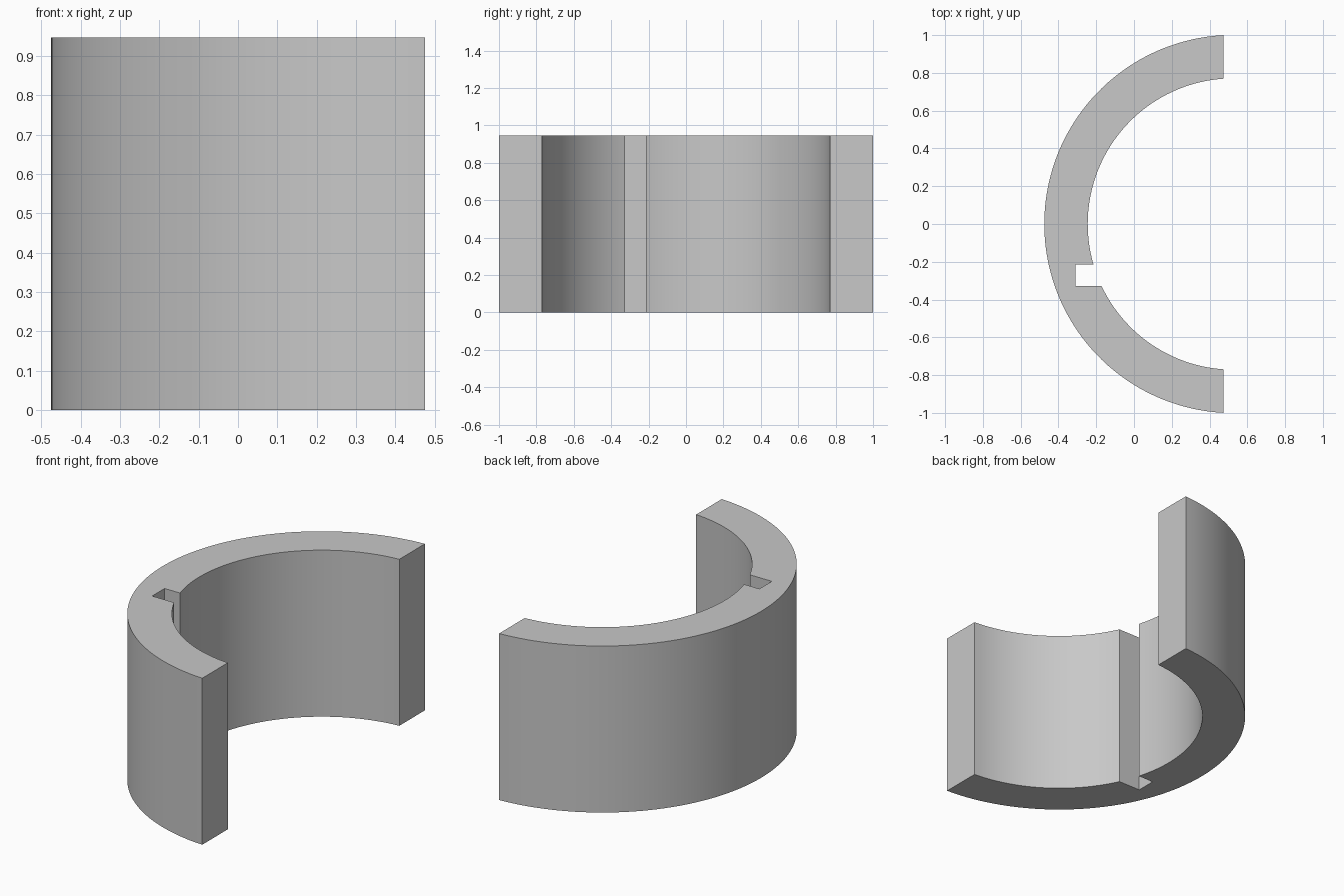
import bpy
import bmesh
from math import acos, asin, cos, pi, sin

cube = bpy.data.objects.get("Cube")
if cube:
    bpy.data.objects.remove(cube)

HEIGHT = 0.946
CUT_X = 0.475                      # flat ends of the half ring
CENTRE_X = 0.526                   # ring axis lies just past the cut
OUTER_R, INNER_R = 1.001, 0.771
KEY_X, KEY_TOP, KEY_BOTTOM = -0.311, -0.215, -0.327


def arc(radius, start, end, steps):
    """Points on a circle around the ring axis."""
    angles = [start + (end - start) * i / steps for i in range(steps + 1)]
    return [(CENTRE_X + radius * cos(a), radius * sin(a)) for a in angles]


def cut_angle(radius):
    return acos((CUT_X - CENTRE_X) / radius)


def key_angle(y):
    return pi - asin(y / INNER_R)


# Ring outline with the square keyway in the inner wall
outer, inner = cut_angle(OUTER_R), cut_angle(INNER_R)
profile = arc(OUTER_R, outer, 2 * pi - outer, 72)
profile += arc(INNER_R, 2 * pi - inner, key_angle(KEY_BOTTOM), 28)
profile += [(KEY_X, KEY_BOTTOM), (KEY_X, KEY_TOP)]
profile += arc(INNER_R, key_angle(KEY_TOP), inner, 44)

# Extrude the outline to full height
bm = bmesh.new()
base = bm.faces.new([bm.verts.new((x, y, 0)) for x, y in profile])
result = bmesh.ops.extrude_face_region(bm, geom=[base], use_keep_orig=True)
top = [v for v in result["geom"] if isinstance(v, bmesh.types.BMVert)]
bmesh.ops.translate(bm, verts=top, vec=(0, 0, HEIGHT))
bmesh.ops.recalc_face_normals(bm, faces=bm.faces[:])
mesh = bpy.data.meshes.new("half_ring")
bm.to_mesh(mesh)
bm.free()

ring = bpy.data.objects.new("half_ring_with_keyway", mesh)
bpy.context.collection.objects.link(ring)

# Plain grey material
grey = bpy.data.materials.new("plain_grey")
grey.use_nodes = True
colour = (0.58, 0.58, 0.58, 1)
grey.diffuse_color = colour
grey.node_tree.nodes["Principled BSDF"].inputs["Base Color"].default_value = colour
mesh.materials.append(grey)

# Smooth curved walls, crisp edges
bpy.ops.object.select_all(action="DESELECT")
ring.select_set(True)
bpy.context.view_layer.objects.active = ring
bpy.ops.object.shade_smooth_by_angle(angle=pi / 9)
